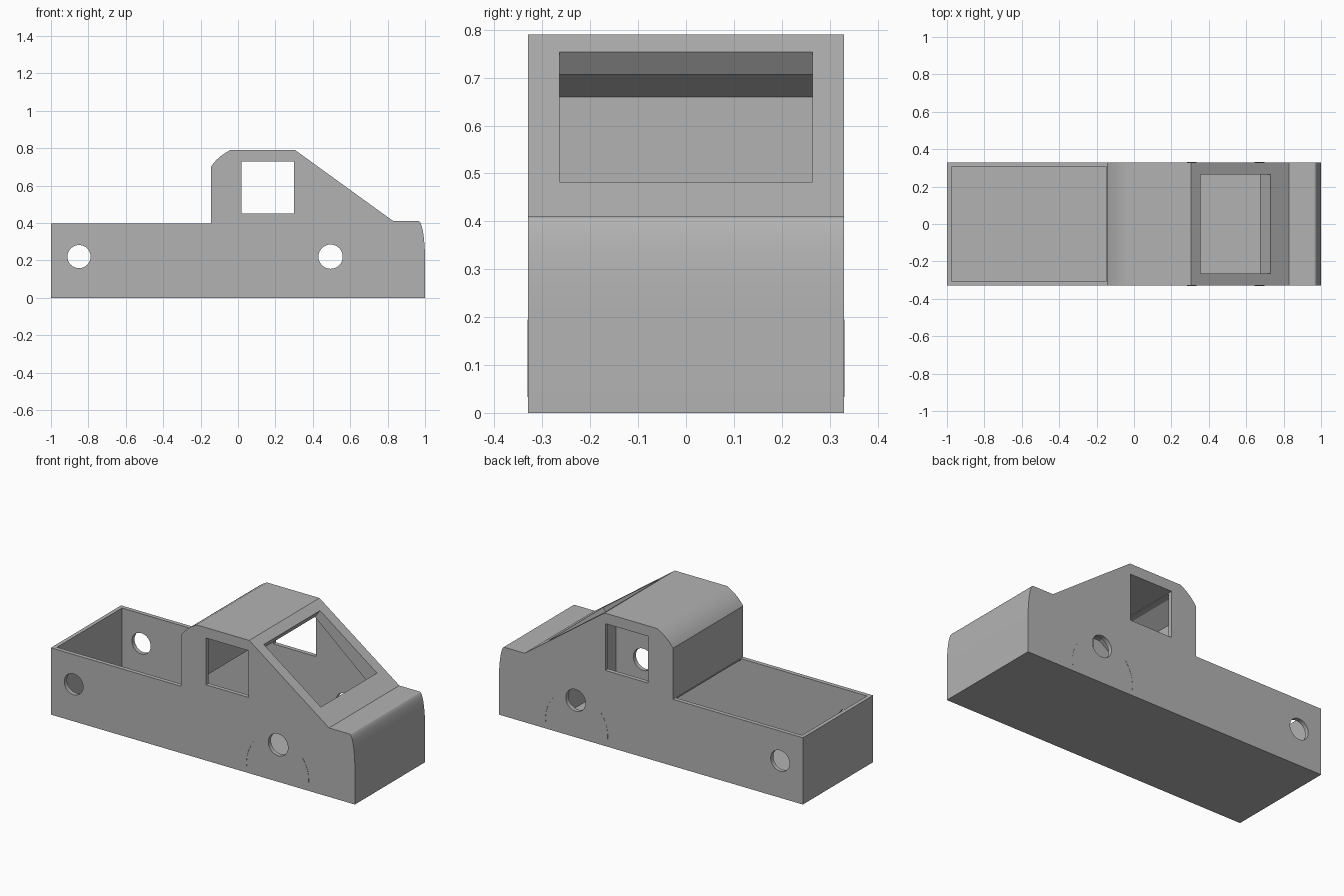
import bpy, bmesh, math
from mathutils import Vector

cube = bpy.data.objects.get("Cube")
if cube:
    bpy.data.objects.remove(cube, do_unlink=True)

grey = bpy.data.materials.new("plain grey")
grey.use_nodes = True
grey.diffuse_color = (0.45, 0.45, 0.45, 1)
grey.node_tree.nodes["Principled BSDF"].inputs["Base Color"].default_value = grey.diffuse_color


def prism(name, profile, y0, y1):
    """Extrude an x-z profile along y."""
    bm = bmesh.new()
    face = bm.faces.new([bm.verts.new((x, y0, z)) for x, z in profile])
    side = bmesh.ops.extrude_face_region(bm, geom=[face])
    moved = [v for v in side["geom"] if isinstance(v, bmesh.types.BMVert)]
    bmesh.ops.translate(bm, verts=moved, vec=(0, y1 - y0, 0))
    bmesh.ops.recalc_face_normals(bm, faces=bm.faces)
    mesh = bpy.data.meshes.new(name)
    bm.to_mesh(mesh)
    bm.free()
    mesh.materials.append(grey)
    obj = bpy.data.objects.new(name, mesh)
    bpy.context.collection.objects.link(obj)
    return obj


def arc(cx, cz, rx, rz, start, end, steps):
    angles = [math.radians(start + (end - start) * i / steps) for i in range(steps + 1)]
    return [(cx + rx * math.cos(a), cz + rz * math.sin(a)) for a in angles]


def box(x0, x1, z0, z1):
    return [(x0, z0), (x1, z0), (x1, z1), (x0, z1)]


def cut(body, profile, half_width):
    cutter = prism("cutter", profile, -half_width, half_width)
    cutter.hide_render = True
    mod = body.modifiers.new("cut", "BOOLEAN")
    mod.operation = "DIFFERENCE"
    mod.solver = "EXACT"
    mod.object = cutter
    bpy.context.view_layer.objects.active = body
    bpy.ops.object.modifier_apply(modifier=mod.name)
    bpy.data.objects.remove(cutter, do_unlink=True)


# Outer side profile: rounded nose, hood, sloped windscreen, cab, bed
nose = arc(0.965, 0.2, 0.035, 0.21, 0, 90, 12)
p0, p1, p2 = Vector((-0.04, 0.79)), Vector((-0.107, 0.757)), Vector((-0.145, 0.7))
roof_back = [tuple(p0 * (1 - t) ** 2 + p1 * 2 * t * (1 - t) + p2 * t * t)
             for t in [i / 10 for i in range(11)]]
outline = ([(-1, 0), (1, 0)] + nose + [(0.83, 0.41), (0.305, 0.79)]
           + roof_back + [(-0.145, 0.397), (-1, 0.397)])
body = prism("truck_body", outline, -0.33, 0.33)

# Hollow interior, with the bed open at the top and joined to the cab
cut(body, [(-0.977, 0.03), (0.675, 0.03), (0.675, 0.407), (0.3, 0.725),
           (-0.02, 0.725), (-0.12, 0.66), (-0.12, 0.39), (-0.148, 0.39),
           (-0.148, 0.45), (-0.977, 0.45)], 0.305)

# Windscreen opening, cut square to the slope
low, high = Vector((0.73, 0.483)), Vector((0.355, 0.754))
normal = Vector((0.586, 0.81)) * 0.11
cut(body, [tuple(p) for p in (low - normal, low + normal, high + normal, high - normal)], 0.264)

# Side windows and axle holes, straight through both sides
cut(body, box(0.02, 0.3, 0.45, 0.728), 0.5)
for x, radius in ((-0.85, 0.062), (0.495, 0.065)):
    cut(body, arc(x, 0.22, radius, radius, 0, 348.75, 31), 0.5)

bpy.ops.object.select_all(action="DESELECT")
body.select_set(True)
bpy.context.view_layer.objects.active = body
bpy.ops.object.shade_smooth_by_angle(angle=math.radians(20))

# Thin wheel arch lines on both sides
for side, y in (("right", -0.33), ("left", 0.33)):
    for end, a0, a1 in (("front", -8, 40), ("rear", 140, 188)):
        strip = (arc(0.49, 0.062, 0.207, 0.207, a0, a1, 10)
                 + arc(0.49, 0.062, 0.202, 0.202, a1, a0, 10))
        prism(f"{side}_{end}_arch_line", strip, y - 0.001, y + 0.001)
